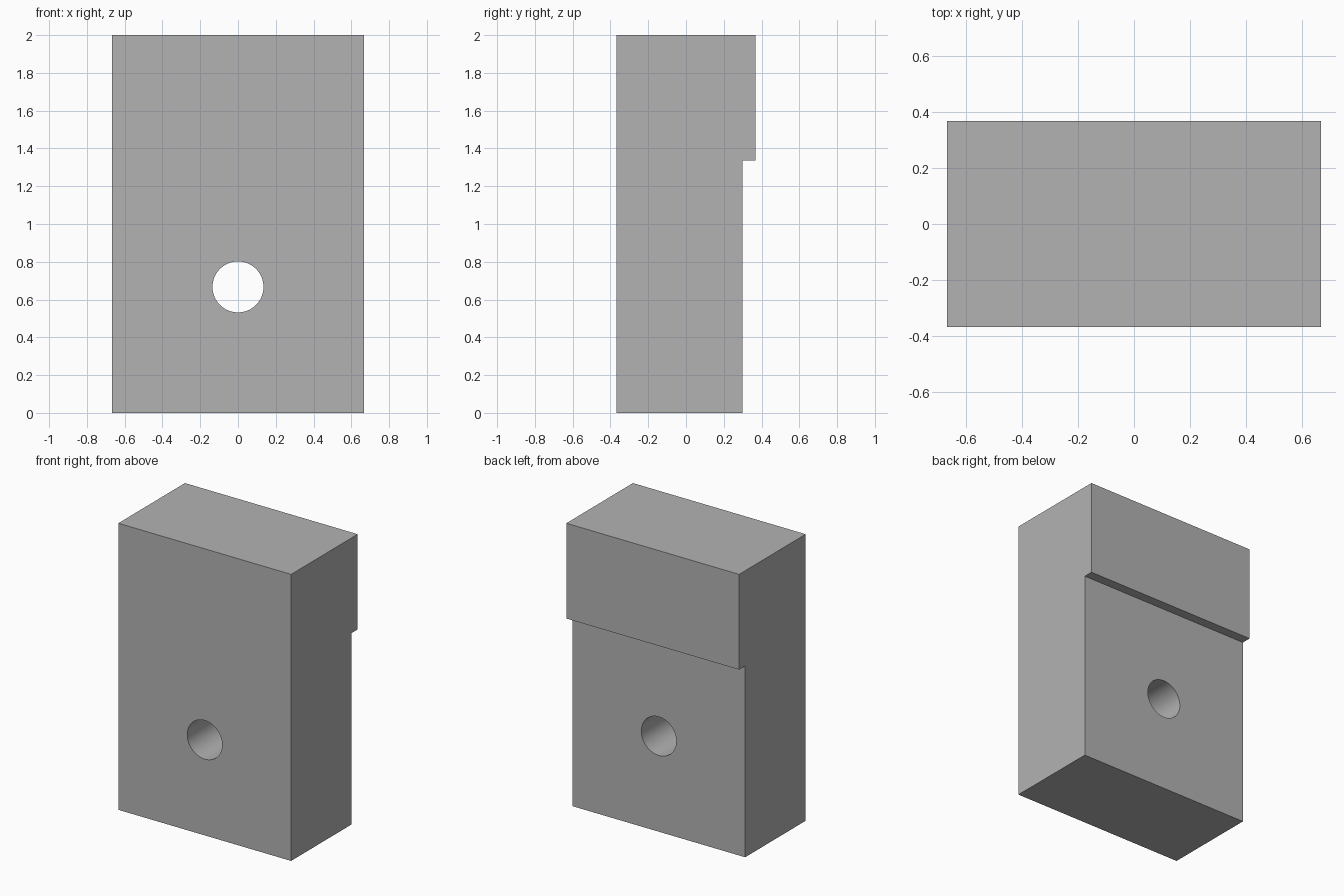
import bpy
import bmesh
import math

cube = bpy.data.objects.get("Cube")
if cube:
    bpy.data.objects.remove(cube, do_unlink=True)

HALF_WIDTH, HALF_DEPTH, HEIGHT = 0.667, 0.367, 2.0
STEP_Y, STEP_Z = 0.30, 1.335
HOLE_RADIUS, HOLE_Z = 0.135, 0.667

grey = bpy.data.materials.new("plain_grey")
grey.use_nodes = True
colour = (0.45, 0.45, 0.45, 1)
grey.diffuse_color = colour
grey.node_tree.nodes["Principled BSDF"].inputs["Base Color"].default_value = colour

# Stepped block: side profile extruded across the width
profile = [(-HALF_DEPTH, 0), (STEP_Y, 0), (STEP_Y, STEP_Z),
           (HALF_DEPTH, STEP_Z), (HALF_DEPTH, HEIGHT), (-HALF_DEPTH, HEIGHT)]
bm = bmesh.new()
side = bm.faces.new([bm.verts.new((-HALF_WIDTH, y, z)) for y, z in profile])
extruded = bmesh.ops.extrude_face_region(bm, geom=[side])["geom"]
moved = [v for v in extruded if isinstance(v, bmesh.types.BMVert)]
bmesh.ops.translate(bm, verts=moved, vec=(2 * HALF_WIDTH, 0, 0))
bmesh.ops.recalc_face_normals(bm, faces=bm.faces)
mesh = bpy.data.meshes.new("stepped_block")
bm.to_mesh(mesh)
bm.free()
mesh.materials.append(grey)
block = bpy.data.objects.new("stepped_block", mesh)
bpy.context.collection.objects.link(block)

# Round through hole
bpy.ops.mesh.primitive_cylinder_add(vertices=64, radius=HOLE_RADIUS, depth=2,
                                    location=(0, 0, HOLE_Z),
                                    rotation=(math.pi / 2, 0, 0))
cutter = bpy.context.object
cutter.name = "hole_cutter"
cutter.hide_render = True
cutter.data.materials.append(grey)

bpy.ops.object.select_all(action='DESELECT')
block.select_set(True)
bpy.context.view_layer.objects.active = block
cut = block.modifiers.new("hole", 'BOOLEAN')
cut.operation = 'DIFFERENCE'
cut.solver = 'EXACT'
cut.object = cutter
bpy.ops.object.modifier_apply(modifier=cut.name)
bpy.data.objects.remove(cutter, do_unlink=True)

# Smooth hole wall with crisp block edges
bpy.ops.object.shade_smooth_by_angle(angle=math.radians(30))
